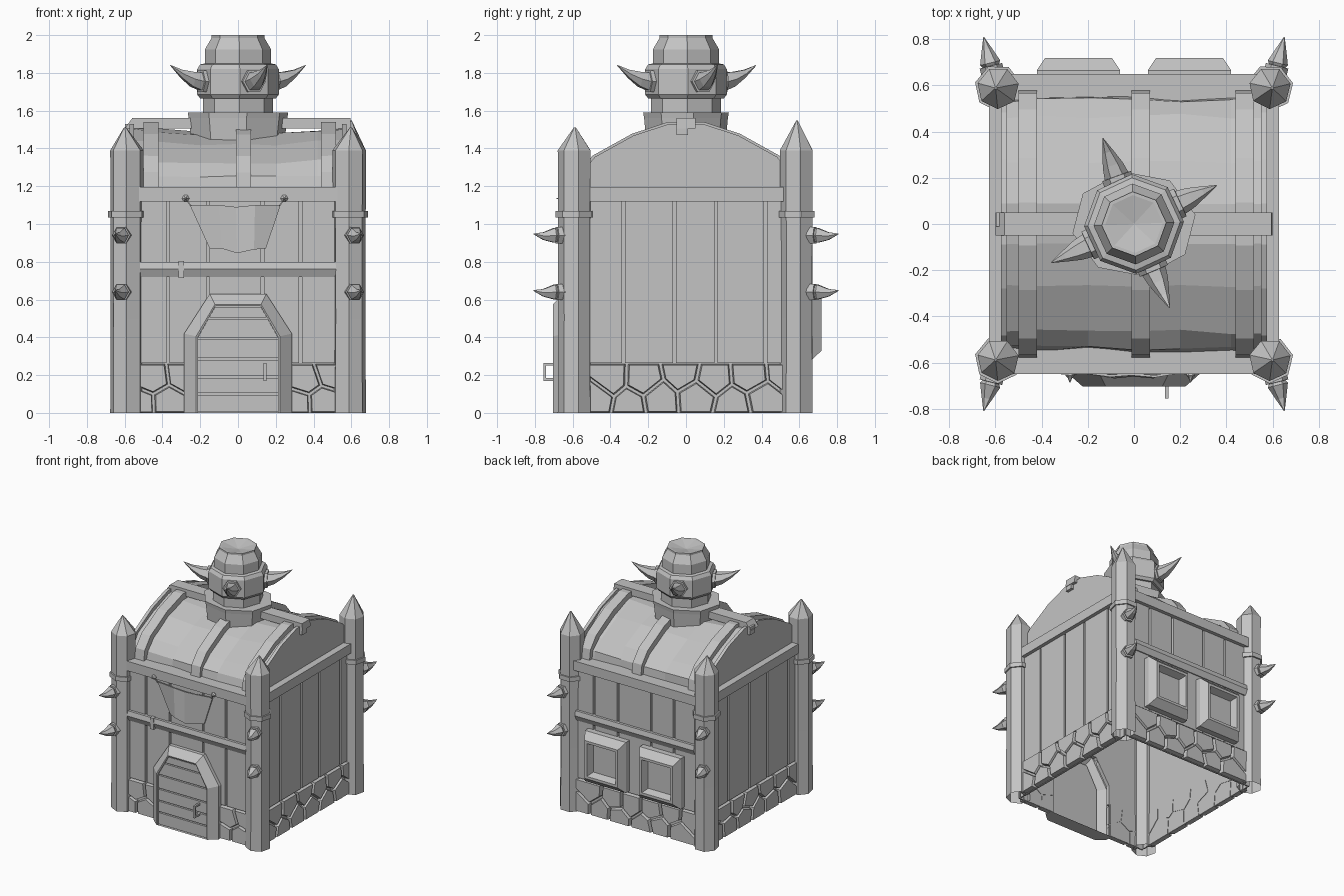
import bpy, bmesh, math, random
from mathutils import Vector

if "Cube" in bpy.data.objects:
    bpy.data.objects.remove(bpy.data.objects["Cube"])

random.seed(4)
grey = bpy.data.materials.new("plain_grey")
grey.diffuse_color = (0.55, 0.55, 0.55, 1)
grey.use_nodes = True
grey.node_tree.nodes["Principled BSDF"].inputs["Base Color"].default_value = grey.diffuse_color


def loft(name, stacks, caps=(True, True)):
    """One object from stacks of equal-length rings, skinned and capped."""
    bm = bmesh.new()
    for rings in stacks:
        rows = [[bm.verts.new(p) for p in r] for r in rings]
        n = len(rows[0])
        for a, b in zip(rows, rows[1:]):
            for i in range(n):
                bm.faces.new((a[i], a[(i + 1) % n], b[(i + 1) % n], b[i]))
        if caps[0]:
            bm.faces.new(rows[0][::-1])
        if caps[1]:
            bm.faces.new(rows[-1])
    bmesh.ops.recalc_face_normals(bm, faces=bm.faces)
    me = bpy.data.meshes.new(name)
    bm.to_mesh(me)
    bm.free()
    me.materials.append(grey)
    ob = bpy.data.objects.new(name, me)
    bpy.context.collection.objects.link(ob)
    return ob


def on_wall(side, u, v, d):
    """Wall coordinates (along, up, outward) to space."""
    return [(u, -d, v), (d, u, v), (-u, d, v), (-d, -u, v)][side]


def slab(side, pts, d0, d1, inset=0.0):
    """Rings for a polygon plate on a wall, its front optionally shrunk."""
    cu = sum(p[0] for p in pts) / len(pts)
    cv = sum(p[1] for p in pts) / len(pts)
    k = 1 - inset
    return [[on_wall(side, u, v, d0) for u, v in pts],
            [on_wall(side, cu + (u - cu) * k, cv + (v - cv) * k, d1) for u, v in pts]]


def rect(u0, u1, v0, v1):
    return [(u0, v0), (u1, v0), (u1, v1), (u0, v1)]


def arch(w, shoulder, tw, top, base=0):
    return [(-w, base), (w, base), (w, shoulder), (tw, top), (-tw, top), (-w, shoulder)]


def ngon(cx, cy, z, r, n=8, rot=22.5, ry=None):
    return [(cx + r * math.cos(math.radians(rot + 360 * i / n)),
             cy + (ry or r) * math.sin(math.radians(rot + 360 * i / n)), z) for i in range(n)]


def horn(name, base, direction, steps, n=6):
    """Tapered spike; steps are (distance, radius, rise)."""
    d = Vector(direction).normalized()
    s, up = d.cross(Vector((0, 0, 1))), Vector((0, 0, 1))
    rings = []
    for dist, r, rise in steps:
        c = Vector(base) + d * dist + up * rise
        rings.append([c + r * (s * math.cos(2 * math.pi * i / n) + up * math.sin(2 * math.pi * i / n))
                      for i in range(n)])
    loft(name, [rings])


def cells(u0, u1, v0, v1):
    """Irregular stone outlines filling a rectangle."""
    nu = max(2, round((u1 - u0) / 0.18))
    step, h = (u1 - u0) / nu, (v1 - v0) / 2
    seeds = [Vector((u0 + step * (i + 0.25 + 0.5 * j + random.uniform(-.18, .18)),
                     v0 + h * (j + 0.5 + random.uniform(-.22, .22)))) for j in (0, 1) for i in range(nu)]
    for s in seeds:
        poly = [Vector(p) for p in rect(u0, u1, v0, v1)]
        for t in seeds:
            if t is s:
                continue
            m, nrm = (s + t) / 2, (t - s).normalized()
            out = []
            for a, b in zip(poly, poly[1:] + poly[:1]):
                da, db = (a - m).dot(nrm) + 0.005, (b - m).dot(nrm) + 0.005
                if da <= 0:
                    out.append(a)
                if da * db < 0:
                    out.append(a.lerp(b, da / (da - db)))
            poly = out
            if len(poly) < 3:
                break
        if len(poly) >= 3:
            yield [(p.x, p.y) for p in poly]


# Hidden cutter for the doorway
cutter = loft("doorway_cutter", [slab(0, arch(.262, .415, .14, .605, -.1), .5, .8)])
cutter.hide_render = True
cutter.hide_viewport = True

# Four walls: backing, planks, stone footing, top beam and belt
for side, label in enumerate(("front", "right", "back", "left")):
    face = side % 2 == 0
    D = 0.62 if face else 0.60
    wall = loft(label + "_wall", [slab(side, rect(-.58, .58, 0, 1.18), D - .03, D - .02)])
    cuts = [-.58, -.37, -.16, .13, .33, .58] if face else [-.58, -.33, -.06, .16, .42, .58]
    planks = loft(label + "_planks", [slab(side, rect(a + .008, b - .008, .265, 1.14), D - .025, D)
                                      for a, b in zip(cuts, cuts[1:])])
    if side == 0:
        for ob in (wall, planks):
            cut = ob.modifiers.new("doorway", 'BOOLEAN')
            cut.operation, cut.solver, cut.object = 'DIFFERENCE', 'EXACT', cutter
    spans = [(-.54, -.27), (.27, .54)] if side == 0 else [(-.54, .54)]
    loft(label + "_stones", [slab(side, c, D - .034, D + .014, .1)
                             for a, b in spans for c in cells(a, b, 0, .26)])
    loft(label + "_top_beam", [slab(side, rect(-.56, .56, 1.12, 1.195), D - (.11 if face else .07), D + .028)])
    if face:
        section = [(.72, D - .01), (.72, D + .008), (.762, D + .028), (.80, D + .02), (.80, D - .01)]
        loft(label + "_belt_beam", [[[on_wall(side, u, v, d) for v, d in section] for u in (-.52, .52)]])
loft("belt_strap", [slab(0, rect(-.315, -.285, .715, .805), .62, .652)])

# Corner posts, open underneath, with collars and two spikes each
for sx in (-1, 1):
    for sy in (-1, 1):
        x, y, lift = sx * .588, sy * .588, .035 if sx + sy == 2 else 0
        tag = ("left" if sx < 0 else "right") + ("_back" if sy > 0 else "_front")
        loft("post_" + tag, [[ngon(x, y, z, r, 7, 12) for z, r in ((0, .091), (.5, .089), (1.39, .091))]
                             + [ngon(x + .01 * sx, y, 1.512 + lift, .005, 7, 12)]], (False, True))
        loft("post_collar_" + tag, [[ngon(x, y, 1.035, .102, 7, 12), ngon(x, y, 1.07, .102, 7, 12)]])
        for z in (.64, .94):
            horn("post_spike_" + tag, (x + .022 * sx, y + .06 * sy, z), (.25 * sx, sy, 0),
                 [(0, .05, 0), (.037, .05, 0), (.038, .036, 0), (.05, .045, 0),
                  (.11, .023, -.004), (.165, .002, .008)])

# Sagging barrel roof, ribs and gables
HALF = [(.57, 1.17), (.555, 1.27), (.485, 1.355), (.28, 1.468), (.09, 1.53)]
ARC = [(-y, z) for y, z in HALF] + HALF[::-1]


def roof_ring(x, off, thick, jit=0.0, dip=.035):
    sag = -dip * max(0, 1 - (x / .57) ** 2)

    def row(o, j):
        out = []
        for y, z in ARC:
            n = Vector((y, z - 1.0)).normalized() * (o + random.uniform(-j, j))
            out.append((x, y + n.x, z + n.y + sag * (z - 1.17) / .36))
        return out
    return row(off, jit) + row(off - thick, 0)[::-1]


loft("roof", [[roof_ring(x, -.022, .03, .014) for x in (-.57, -.42, -.2, .02, .2, .42, .57)]])
for x in (-.46, .03, .48):
    loft("roof_rib", [[roof_ring(x - .04, .012, .05, 0, .005), roof_ring(x + .04, .012, .05, 0, .005)]])
for s in (-1, 1):
    loft("gable", [[[(s * x, y * .995, z) for y, z in ARC] for x in (.55, .575)]])
    loft("ridge_end", [slab(2 - s, rect(-.05, .01, 1.47, 1.53), .56, .597)])
loft("ridge_beam", [[[(x, -.05, 1.505), (x, .05, 1.505), (x + t, .05, 1.56), (x + t, -.05, 1.56)]
                     for x, t in ((-.60, .04), (.60, -.005))]])

# Chimney: saddle, then bulb and neck with a shallow dished top
loft("chimney_saddle", [[ngon(0, 0, 1.40, .245, 8, 10, .21), ngon(0, 0, 1.56, .265, 8, 10, .225),
                         ngon(0, 0, 1.59, .27, 8, 10, .23)]])
loft("chimney", [[ngon(0, 0, z, r, 8, 2.5) for z, r in
                  ((1.56, .185), (1.665, .185), (1.665, .20), (1.685, .216), (1.82, .216), (1.845, .20),
                   (1.85, .175), (1.925, .175), (1.985, .14), (2.0, .14), (2.0, .125), (1.975, .004))]])
for deg in (25, 110, 205, 293):
    a = math.radians(deg)
    horn("chimney_horn", (.18 * math.cos(a), .18 * math.sin(a), 1.755), (math.cos(a), math.sin(a), 0),
         [(0, .066, 0), (.04, .066, 0), (.041, .054, 0), (.09, .045, .012), (.15, .025, .04),
          (.215, .002, .085)])

# Arched door, hollow behind: sloped frame, horizontal boards, handle
FRAME = [(arch(.285, .42, .15, .63), .59), (arch(.285, .42, .15, .63), .648),
         (arch(.222, .405, .122, .575), .703), (arch(.213, .40, .12, .565), .70),
         (arch(.213, .40, .12, .565), .672)]
loft("door_frame", [[[on_wall(0, u, v, d) for u, v in pts] for pts, d in FRAME]], (False, True))


def door_half(z):
    return .212 if z < .4 else .212 - (z - .4) / .165 * .093


levels = [0, .10, .19, .285, .395, .50, .562]
boards = []
for a, b in zip(levels, levels[1:]):
    a, b = a + .005, b - .005
    wa, wb = door_half(a), door_half(b)
    boards.append(slab(0, [(-wa, a), (wa, a), (wb, b), (-wb, b)], .674, .69))
loft("door_boards", boards)
loft("door_handle", [slab(0, rect(.135, .15, .17, .265), .742, .755),
                     slab(0, rect(.135, .15, .17, .185), .68, .745),
                     slab(0, rect(.135, .15, .25, .265), .68, .745)])

# Two back windows with sloped frames and sunken panes
for c in (-.24, .24):
    prof = [(.18, .20, .60), (.18, .20, .665), (.145, .15, .718), (.125, .13, .718), (.105, .11, .665)]
    loft("back_window", [[[on_wall(2, u, v, d) for u, v in rect(c - w, c + w, .48 - h, .48 + h)]
                          for w, h, d in prof]])

# Hanging hide pinned to the front
TOP = [(-.255, 1.10, .642), (-.1, 1.10, .662), (-.01, 1.09, .655), (.09, 1.10, .664), (.225, 1.10, .642)]
LOW = [(-.15, .87, .635), (-.085, .87, .668), (-.005, .845, .66), (.085, .865, .668), (.148, .87, .635)]
loft("hanging_hide", [[[on_wall(0, *a), on_wall(0, *b), on_wall(0, b[0], b[1], b[2] - .01),
                        on_wall(0, a[0], a[1], a[2] - .01)] for a, b in zip(TOP, LOW)]])
for x, edge in ((-.277, -.25), (.245, .22)):
    horn("hide_nail", (x, -.64, 1.135), (0, -1, 0), [(0, .012, 0), (.015, .02, 0), (.025, .01, 0), (.045, .002, 0)])
    loft("hide_cord", [slab(0, [(x - .004, 1.135), (x + .004, 1.135), (edge + .004, 1.095), (edge - .004, 1.095)],
                            .645, .652)])
